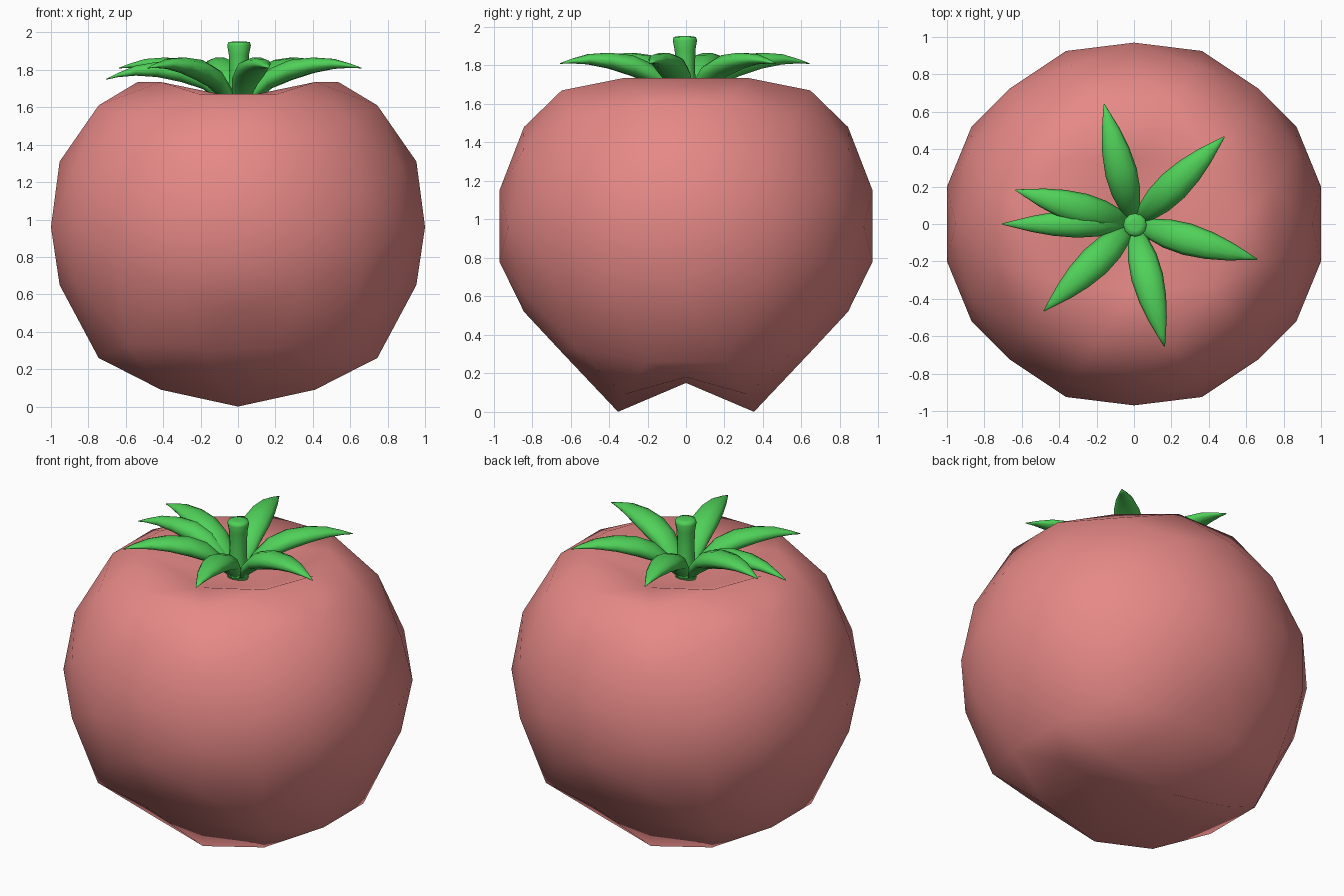
import bpy, bmesh
from math import sin, cos, pi, radians, sqrt
from mathutils import Vector
from itertools import combinations

if "Cube" in bpy.data.objects:
    bpy.data.objects.remove(bpy.data.objects["Cube"])


def material(name, rgb):
    m = bpy.data.materials.new(name)
    m.diffuse_color = (*rgb, 1)
    m.use_nodes = True
    m.node_tree.nodes["Principled BSDF"].inputs["Base Color"].default_value = m.diffuse_color
    return m


RED = material("fruit_skin", (0.79, 0.25, 0.24))
GREEN = material("leaf_green", (0.08, 0.64, 0.10))


def finish(bm, name, mat):
    bmesh.ops.recalc_face_normals(bm, faces=bm.faces)
    for f in bm.faces:
        f.smooth = True
    me = bpy.data.meshes.new(name)
    bm.to_mesh(me)
    bm.free()
    me.materials.append(mat)
    ob = bpy.data.objects.new(name, me)
    bpy.context.collection.objects.link(ob)
    return ob


def loft(name, rings, mat):
    """Skin a list of equal-length point rings and cap both ends."""
    bm = bmesh.new()
    loops = [[bm.verts.new(p) for p in ring] for ring in rings]
    n = len(loops[0])
    for a, b in zip(loops, loops[1:]):
        for i in range(n):
            j = (i + 1) % n
            bm.faces.new((a[i], a[j], b[j], b[i]))
    bm.faces.new(loops[0])
    bm.faces.new(loops[-1])
    return finish(bm, name, mat)


# Fruit: icosahedron split three ways per edge, dented at top and bottom
phi = (1 + sqrt(5)) / 2
corners = []
for a in (-1, 1):
    for b in (-phi, phi):
        corners += [Vector((b, a, 0)), Vector((0, b, a)), Vector((a, 0, b))]


def near(p, q):
    return (p - q).length < 2.1


points = list(corners)
for p, q in combinations(corners, 2):
    if near(p, q):
        points += [(2 * p + q) / 3, (p + 2 * q) / 3]
for p, q, r in combinations(corners, 3):
    if near(p, q) and near(q, r) and near(p, r):
        points.append((p + q + r) / 3)

# sphere height -> fruit height, relative to the middle
HEIGHT = {
    -.979: -.815, -.934: -.965, -.8549: -.875, -.8507: -.785, -.730: -.655,
    -.653: -.705, -.577: -.635, -.526: -.445, -.404: -.35, -.357: -.315,
    -.327: -.285, -.202: -.185, 0: -.005, .202: .185, .327: .315, .357: .345,
    .404: .395, .526: .515, .577: .57, .653: .645, .730: .705, .8507: .77,
    .8549: .77, .934: .685, .979: .615}

bm = bmesh.new()
for p in points:
    bm.verts.new(p.normalized())
bmesh.ops.convex_hull(bm, input=bm.verts)
bmesh.ops.recalc_face_normals(bm, faces=bm.faces)
for v in bm.verts:
    key = min(HEIGHT, key=lambda h: abs(h - v.co.z))
    v.co = (v.co.x * 1.021, v.co.y * 0.99, 0.965 + HEIGHT[key])
finish(bm, "fruit", RED)

# Stem: slightly waisted, leaning tube with a domed end
STEM = [(.065, 1.56), (.055, 1.66), (.05, 1.78), (.054, 1.88),
        (.063, 1.93), (.058, 1.948), (.03, 1.952)]
rings = []
for r, z in STEM:
    lean = 0.006 * (z - 1.56) / 0.39
    rings.append([(lean + r * cos(2 * pi * i / 12), -lean + r * sin(2 * pi * i / 12), z)
                  for i in range(12)])
loft("stem", rings, GREEN)

# Leaves: plump pointed blades; sections are (distance, height, half width, half thickness)
LEAF = [(.03, 1.60, .035, .03), (.09, 1.675, .055, .045), (.18, 1.755, .078, .055),
        (.29, 1.80, .086, .056), (.41, 1.825, .074, .043), (.52, 1.832, .05, .028),
        (.61, 1.822, .022, .012), (.67, 1.81, .003, .002)]


def leaf(name, angle, length, width=1.0, droop=0.0):
    c, s = cos(radians(angle)), sin(radians(angle))
    rings = []
    for d, z, w, t in LEAF:
        d2 = d * length / .67
        ring = []
        for i in range(10):
            u = 2 * pi * i / 10
            side, up = w * width * cos(u), t * sin(u)
            ring.append((d2 * c - side * s, d2 * s + side * c,
                         z + up - droop * (d / .67) ** 2))
        rings.append(ring)
    loft(name, rings, GREEN)


for i, length in enumerate((.685, .672, .66, .66, .67, .675)):
    leaf(f"leaf_{i + 1}", -16 + 60 * i, length)
leaf("leaf_7", 180, .705, 0.85, 0.06)
